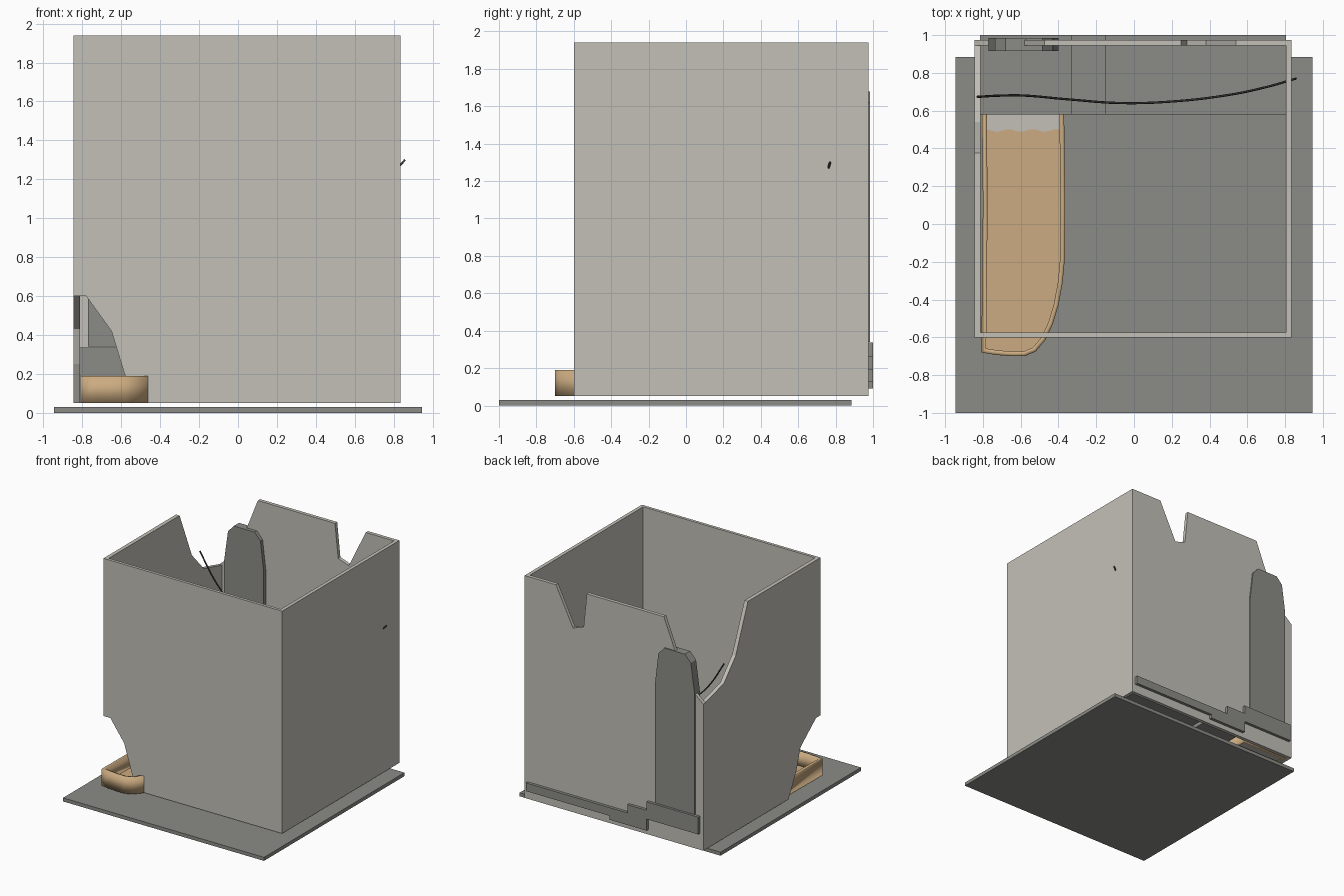
import bpy, bmesh, math

if "Cube" in bpy.data.objects:
    bpy.data.objects.remove(bpy.data.objects["Cube"])


def material(name, rgb):
    m = bpy.data.materials.new(name)
    m.diffuse_color = (*rgb, 1)
    m.use_nodes = True
    m.node_tree.nodes["Principled BSDF"].inputs["Base Color"].default_value = m.diffuse_color
    return m


WALL = material("pale_plaster", (0.55, 0.53, 0.48))
GREY = material("mid_grey", (0.26, 0.26, 0.24))
TAN = material("tan_wood", (0.60, 0.41, 0.22))
DARK = material("dark_wire", (0.045, 0.045, 0.042))


def add_object(name, bm, mat):
    bmesh.ops.recalc_face_normals(bm, faces=bm.faces)
    me = bpy.data.meshes.new(name)
    bm.to_mesh(me)
    bm.free()
    me.materials.append(mat)
    ob = bpy.data.objects.new(name, me)
    bpy.context.collection.objects.link(ob)
    return ob


def prism(name, pts, axis, d0, d1, mat):
    """Extrude a 2D profile along an axis from d0 to d1."""
    place = {"x": lambda a, b, d: (d, a, b),
             "y": lambda a, b, d: (a, d, b),
             "z": lambda a, b, d: (a, b, d)}[axis]
    bm = bmesh.new()
    v0 = [bm.verts.new(place(a, b, d0)) for a, b in pts]
    v1 = [bm.verts.new(place(a, b, d1)) for a, b in pts]
    bm.faces.new(v0)
    bm.faces.new(v1)
    n = len(pts)
    for i in range(n):
        j = (i + 1) % n
        bm.faces.new((v0[i], v0[j], v1[j], v1[i]))
    return add_object(name, bm, mat)


def rect(a0, a1, b0, b1):
    return [(a0, b0), (a1, b0), (a1, b1), (a0, b1)]


X0, X1, Y0, Y1, Z0, Z1 = -0.845, 0.835, -0.60, 0.975, 0.05, 1.94

# Ground plate
prism("ground_plate", rect(-0.945, 0.945, -1.0, 0.885), "z", 0, 0.03, GREY)

# Four broken walls
prism("front_wall", [(-0.54, Z0), (X1, Z0), (X1, Z1), (X0, Z1), (X0, 0.60),
                     (-0.78, 0.60), (-0.65, 0.42), (-0.58, 0.19)],
      "y", Y0, Y0 + 0.025, WALL)
prism("right_wall", rect(Y0 + 0.025, Y1 - 0.03, Z0, Z1), "x", 0.805, X1, WALL)
prism("left_wall", [(-0.17, Z0), (Y1 - 0.03, Z0), (Y1 - 0.03, 1.30), (0.70, 1.365),
                    (0.54, 1.54), (0.375, Z1), (Y0 + 0.025, Z1), (Y0 + 0.025, 0.60),
                    (-0.54, 0.60), (-0.33, 0.43), (-0.275, 0.25)],
      "x", X0, -0.812, WALL)
prism("back_wall", [(X0, Z0), (X1, Z0), (X1, Z1), (0.54, Z1), (0.38, 1.615),
                    (0.28, 1.65), (0.25, Z1), (-0.475, Z1), (-0.575, 1.69),
                    (-0.77, 1.36), (X0, 1.295)],
      "y", Y1 - 0.03, Y1, WALL)

# Tall chamfered slab set through the back wall
prism("back_slab", [(-0.77, 0.34), (-0.40, 0.34), (-0.40, 1.37), (-0.43, 1.62),
                    (-0.485, 1.68), (-0.68, 1.68), (-0.735, 1.62), (-0.77, 1.37)],
      "y", 0.915, 0.985, GREY)

# Stepped ledge running along the back
prism("stepped_ledge", [(-0.815, 0.19), (-0.33, 0.19), (-0.33, 0.092), (0.02, 0.092),
                        (0.02, 0.125), (0.805, 0.125), (0.805, 0.195), (-0.15, 0.195),
                        (-0.15, 0.265), (-0.33, 0.265), (-0.33, 0.337), (-0.815, 0.337)],
      "y", 0.58, 1.0, GREY)

# Rounded wooden trough: thin upright rim plus floor
front_curve = [(-0.808, -0.68), (-0.73, -0.693), (-0.65, -0.70), (-0.58, -0.70),
               (-0.52, -0.675), (-0.47, -0.615), (-0.43, -0.53), (-0.40, -0.43),
               (-0.378, -0.31), (-0.366, -0.18), (-0.364, 0.1)]
outline = front_curve + [(-0.37, 0.58), (-0.37, 0.94), (-0.808, 0.94), (-0.80, 0.1)]
bm = bmesh.new()
low = [bm.verts.new((x, y, 0.05)) for x, y in outline]
top = [bm.verts.new((x, y, 0.19)) for x, y in outline]
for i in range(len(low)):
    j = (i + 1) % len(low)
    bm.faces.new((low[i], low[j], top[j], top[i]))
rim = add_object("trough_rim", bm, TAN)
sol = rim.modifiers.new("thickness", "SOLIDIFY")
sol.thickness = 0.025
sol.offset = -1
sol.use_even_offset = True
bpy.context.view_layer.objects.active = rim
rim.select_set(True)
bpy.ops.object.shade_smooth_by_angle(angle=math.radians(30))

inner = [(-0.59 + (x + 0.59) * 0.95, y + (0.01 if y < -0.5 else 0)) for x, y in front_curve]
wave = [(-0.38 - 0.41 * i / 12, 0.495 + 0.008 * math.sin(i * 1.7)) for i in range(13)]
prism("trough_floor", inner + wave, "z", 0.052, 0.075, TAN)
prism("trough_floor_pale", wave + [(-0.79, 0.93), (-0.38, 0.93)], "z", 0.052, 0.073, WALL)

# Sagging wire strung between the side walls
cu = bpy.data.curves.new("wire_path", "CURVE")
cu.dimensions = "3D"
cu.bevel_depth = 0.006
cu.bevel_resolution = 1
cu.resolution_u = 6
cu.use_fill_caps = True
path = [(-0.83, 0.673, 1.52), (-0.70, 0.68, 1.31), (-0.58, 0.68, 1.18),
        (-0.35, 0.66, 0.99), (-0.05, 0.64, 0.85), (0.22, 0.65, 0.83),
        (0.48, 0.68, 0.93), (0.70, 0.725, 1.13), (0.858, 0.77, 1.30)]
sp = cu.splines.new("BEZIER")
sp.bezier_points.add(len(path) - 1)
for bp, p in zip(sp.bezier_points, path):
    bp.co = p
    bp.handle_left_type = bp.handle_right_type = "AUTO"
cu.materials.append(DARK)
wire = bpy.data.objects.new("sagging_wire", cu)
bpy.context.collection.objects.link(wire)
